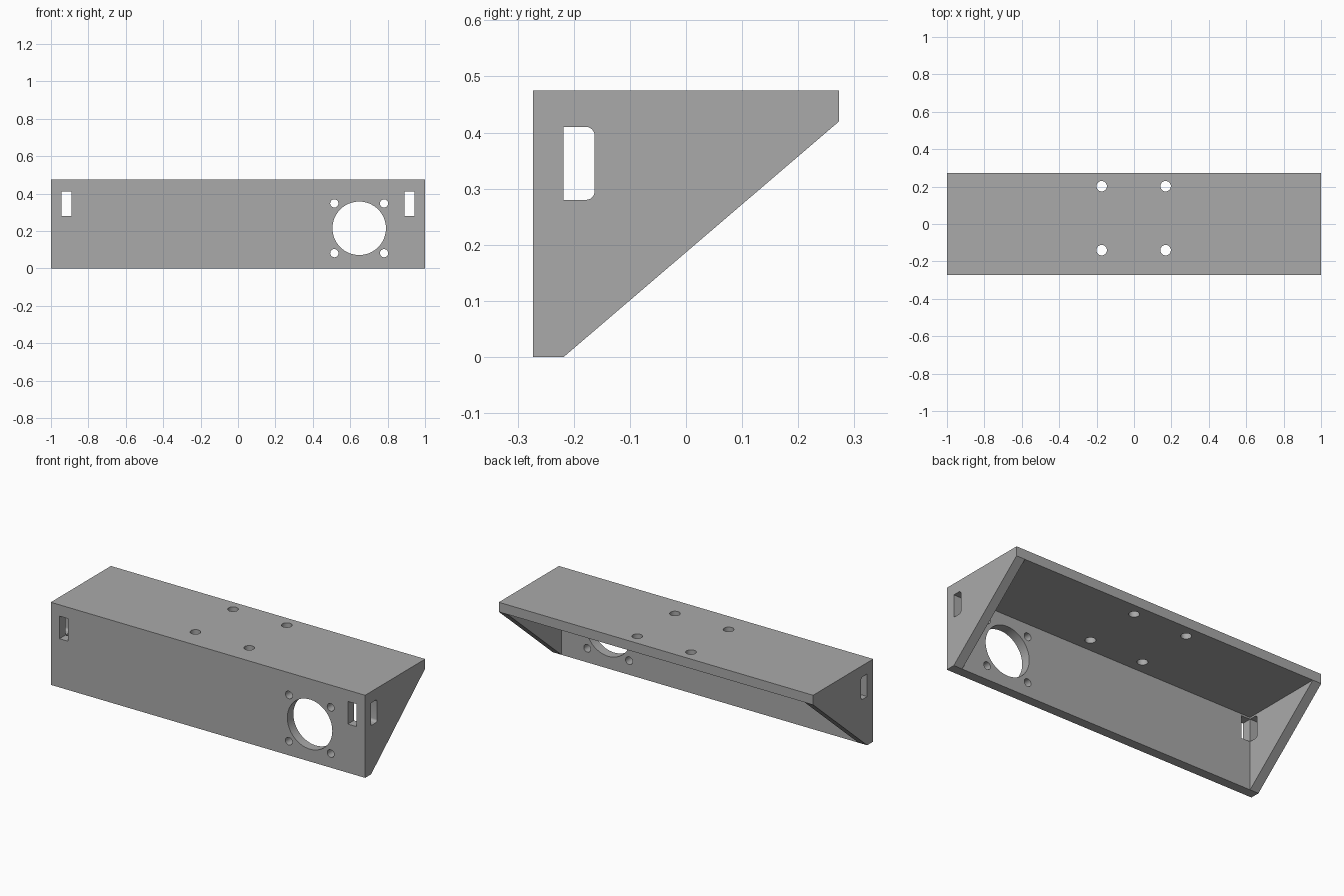
import bpy, bmesh, math
from mathutils import Matrix, Vector

cube = bpy.data.objects.get("Cube")
if cube:
    bpy.data.objects.remove(cube, do_unlink=True)

# Overall dimensions: open bracket box with equal wall thickness
W, D, H, T = 1.0, 0.273, 0.475, 0.055

grey = bpy.data.materials.new("plain grey")
grey.use_nodes = True
colour = (0.4, 0.4, 0.4, 1)
grey.diffuse_color = colour
grey.node_tree.nodes["Principled BSDF"].inputs["Base Color"].default_value = colour


def prism(name, outline, start, depth):
    """Extrude a closed 3D outline along a vector."""
    bm = bmesh.new()
    verts = [bm.verts.new(Vector(p) + Vector(start)) for p in outline]
    face = bm.faces.new(verts)
    out = bmesh.ops.extrude_face_region(bm, geom=[face])
    moved = [v for v in out["geom"] if isinstance(v, bmesh.types.BMVert)]
    bmesh.ops.translate(bm, verts=moved, vec=depth)
    bmesh.ops.recalc_face_normals(bm, faces=bm.faces)
    mesh = bpy.data.meshes.new(name)
    bm.to_mesh(mesh)
    bm.free()
    mesh.materials.append(grey)
    obj = bpy.data.objects.new(name, mesh)
    bpy.context.collection.objects.link(obj)
    return obj


def arc(cy, cz, r, a0, a1, steps):
    return [(0, cy + r * math.cos(a0 + (a1 - a0) * i / steps),
             cz + r * math.sin(a0 + (a1 - a0) * i / steps)) for i in range(steps + 1)]


def front_hole(x, z, r, n):
    pts = [(p[1], 0, p[2]) for p in arc(x, z, r, 0, math.tau, n)[:-1]]
    return prism("front_hole_cutter", pts, (0, -D - 0.02, 0), (0, T + 0.04, 0))


def top_hole(x, y, r, n):
    pts = [(p[1], p[2], 0) for p in arc(x, y, r, 0, math.tau, n)[:-1]]
    return prism("top_hole_cutter", pts, (0, 0, H - T - 0.02), (0, 0, T + 0.04))


# Body: sloped side profile across the full width
profile = [(0, -D, 0), (0, T - D, 0), (0, D, H - T), (0, D, H), (0, -D, H)]
body = prism("bracket_body", profile, (-W, 0, 0), (2 * W, 0, 0))

# Cavity open at the sloped back
cavity = [(0, T - D, -0.1), (0, D + 0.1, -0.1), (0, D + 0.1, H - T), (0, T - D, H - T)]
cutters = [prism("cavity_cutter", cavity, (T - W, 0, 0), (2 * (W - T), 0, 0))]

# Round opening with four screw holes in the front panel
CX, CZ, S = 0.648, 0.214, 0.133
cutters.append(front_hole(CX, CZ, 0.143, 64))
for sx in (-S, S):
    for sz in (-S, S):
        cutters.append(front_hole(CX + sx, CZ + sz, 0.022, 32))

# Mounting holes in the top panel
for x in (-0.173, 0.169):
    for y in (-0.14, 0.202):
        cutters.append(top_hole(x, y, 0.028, 32))

# Strap slots in the front and side panels, beside both front corners
Z0, Z1, R = 0.28, 0.41, 0.015
y0, y1 = T - D, 2 * T - D
slot = [(0, y0, Z1), (0, y0, Z0)]
slot += arc(y1 - R, Z0 + R, R, -math.pi / 2, 0, 6)
slot += arc(y1 - R, Z1 - R, R, 0, math.pi / 2, 6)
for side in (-1, 1):
    cutters.append(prism("side_slot_cutter", slot, (side * (W - T - 0.02), 0, 0),
                         (side * (T + 0.04), 0, 0)))
    xa, xb = side * (W - 2 * T), side * (W - T)
    rect = [(xa, 0, Z0), (xb, 0, Z0), (xb, 0, Z1), (xa, 0, Z1)]
    cutters.append(prism("front_slot_cutter", rect, (0, -D - 0.02, 0), (0, T + 0.04, 0)))

# Apply every cut, then drop the cutters
for c in cutters:
    c.hide_render = True
    mod = body.modifiers.new(c.name, "BOOLEAN")
    mod.operation = "DIFFERENCE"
    mod.solver = "EXACT"
    mod.object = c
deps = bpy.context.evaluated_depsgraph_get()
mesh = bpy.data.meshes.new_from_object(body.evaluated_get(deps))
body.modifiers.clear()
body.data = mesh
for c in cutters:
    bpy.data.objects.remove(c, do_unlink=True)

# Smooth hole walls, sharp panel edges
bpy.ops.object.select_all(action="DESELECT")
body.select_set(True)
bpy.context.view_layer.objects.active = body
bpy.ops.object.shade_smooth_by_angle(angle=math.radians(30))
